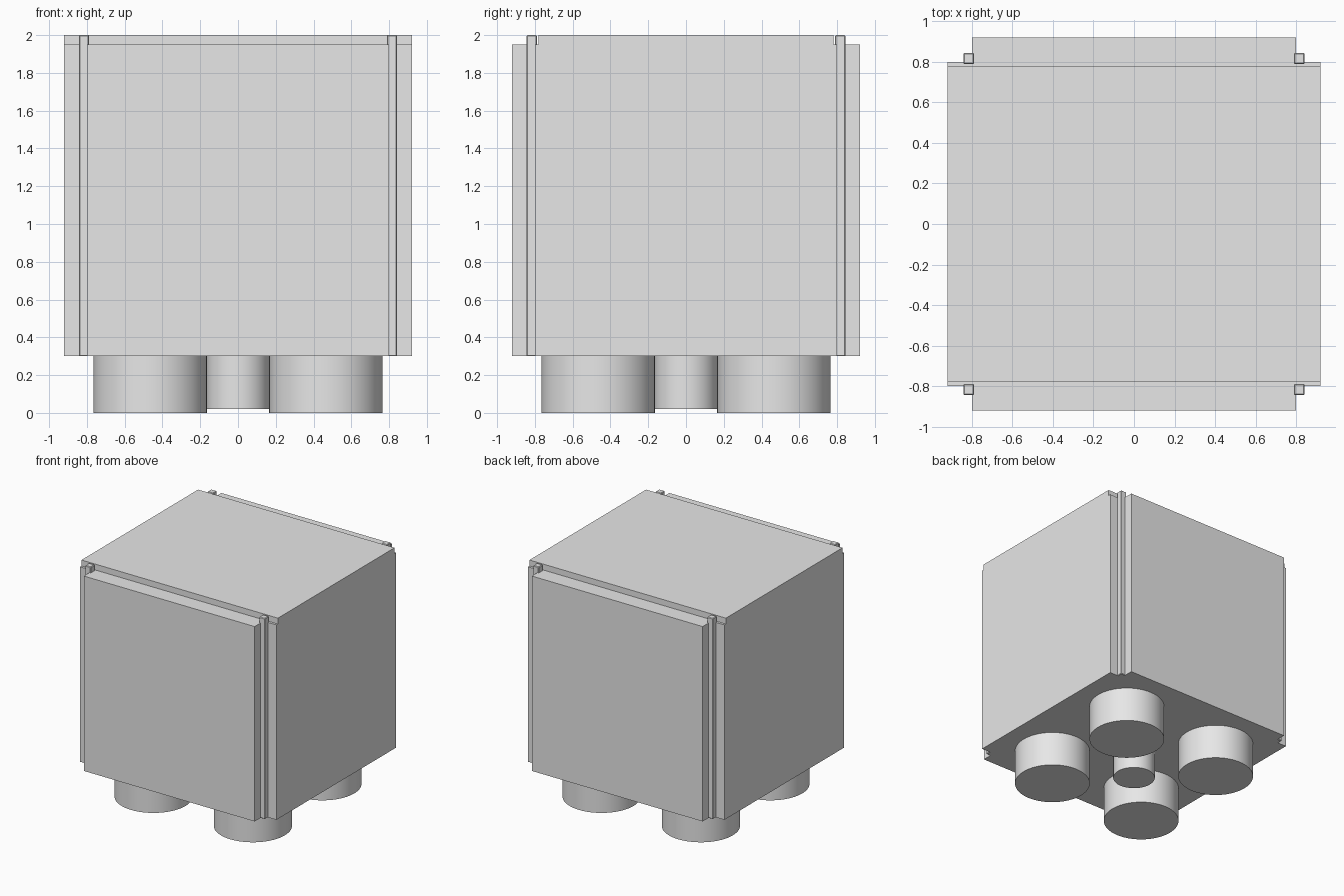
import bpy
import bmesh

if "Cube" in bpy.data.objects:
    bpy.data.objects.remove(bpy.data.objects["Cube"])

grey = bpy.data.materials.new("plain_grey")
grey.diffuse_color = (0.8, 0.8, 0.8, 1)
grey.use_nodes = True
grey.node_tree.nodes["Principled BSDF"].inputs["Base Color"].default_value = grey.diffuse_color


def finish(obj):
    obj.data.materials.append(grey)
    return obj


def box(name, lo, hi):
    bpy.ops.mesh.primitive_cube_add(size=1, location=[(a + b) / 2 for a, b in zip(lo, hi)])
    obj = bpy.context.object
    obj.name = name
    obj.scale = [b - a for a, b in zip(lo, hi)]
    bpy.ops.object.transform_apply(location=False, rotation=False, scale=True)
    return finish(obj)


def cylinder(name, x, y, radius, bottom, top):
    bpy.ops.mesh.primitive_cylinder_add(vertices=64, radius=radius, depth=top - bottom,
                                        location=(x, y, (bottom + top) / 2))
    obj = bpy.context.object
    obj.name = name
    bpy.ops.object.shade_smooth_by_angle()
    return finish(obj)


BASE, SHOULDER, TOP = 0.30, 1.95, 2.0

# Main block: stepped side profile extruded across the width
profile = [(-0.8, BASE), (0.8, BASE), (0.8, SHOULDER), (0.78, SHOULDER),
           (0.78, TOP), (-0.78, TOP), (-0.78, SHOULDER), (-0.8, SHOULDER)]
bm = bmesh.new()
face = bm.faces.new([bm.verts.new((-0.92, y, z)) for y, z in profile])
result = bmesh.ops.extrude_face_region(bm, geom=[face])
moved = [v for v in result["geom"] if isinstance(v, bmesh.types.BMVert)]
bmesh.ops.translate(bm, verts=moved, vec=(1.84, 0, 0))
bmesh.ops.recalc_face_normals(bm, faces=bm.faces)
mesh = bpy.data.meshes.new("main_block")
bm.to_mesh(mesh)
bm.free()
block = bpy.data.objects.new("main_block", mesh)
bpy.context.collection.objects.link(block)
finish(block)

# Front and back panels
box("front_panel", (-0.8, -0.92, BASE), (0.8, -0.8, SHOULDER))
box("back_panel", (-0.8, 0.8, BASE), (0.8, 0.92, SHOULDER))

for sx, side in ((-1, "left"), (1, "right")):
    for sy, end in ((-1, "front"), (1, "back")):
        # Corner posts with slightly eased edges
        cx, cy, h = sx * 0.815, sy * 0.817, 0.027
        post = box(f"{end}_{side}_post", (cx - h, cy - h, BASE), (cx + h, cy + h, TOP))
        bevel = post.modifiers.new("eased_edges", "BEVEL")
        bevel.width = 0.005
        bevel.segments = 1
        # Round feet
        cylinder(f"{end}_{side}_foot", sx * 0.465, sy * 0.465, 0.3, 0, BASE)

# Central stub under the block
cylinder("centre_stub", 0, 0, 0.167, 0.02, BASE)
